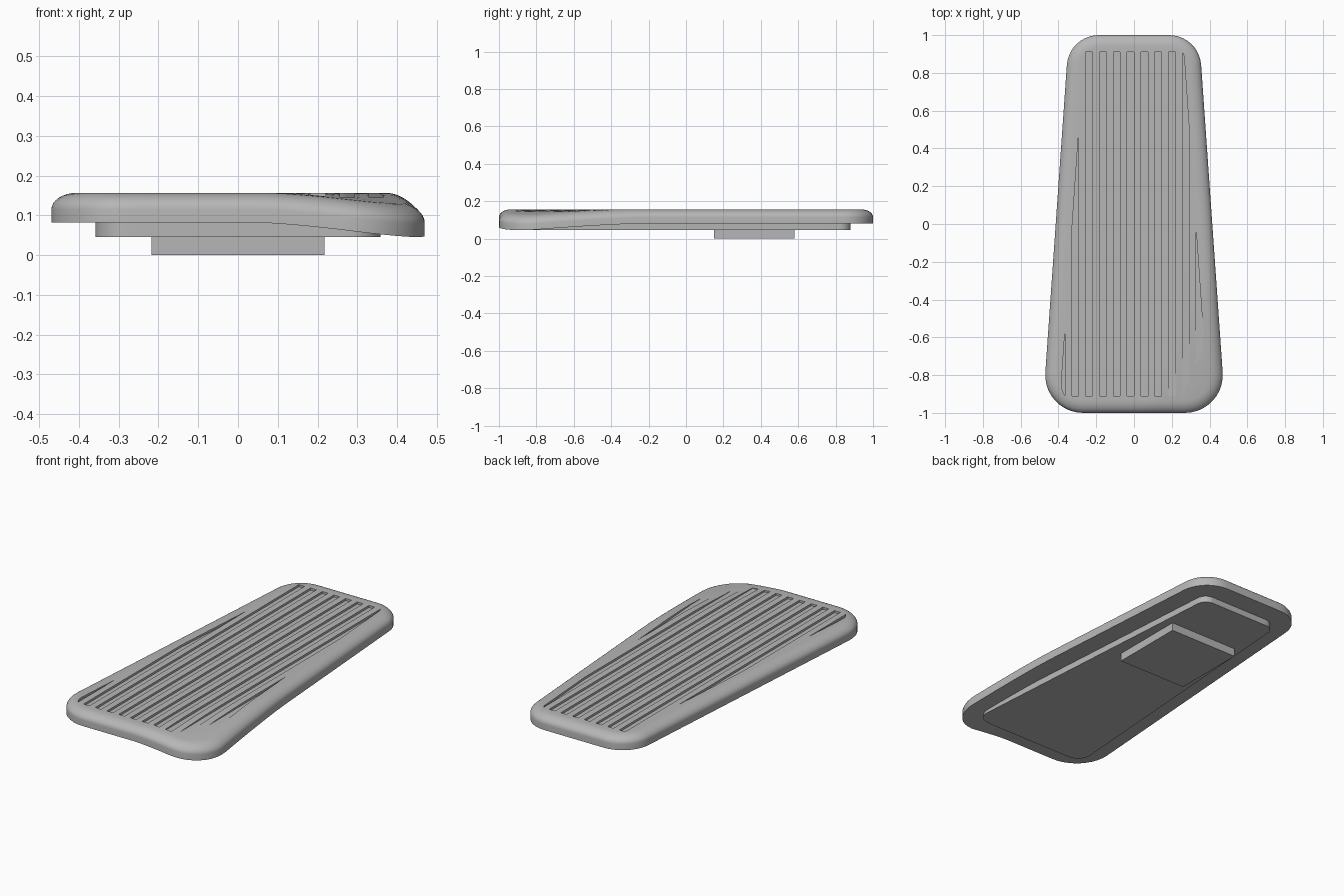
import bpy, bmesh, math

cube = bpy.data.objects.get("Cube")
if cube:
    bpy.data.objects.remove(cube, do_unlink=True)

mat = bpy.data.materials.new("plain grey")
mat.use_nodes = True
grey = (0.47, 0.47, 0.47, 1)
mat.diffuse_color = grey
mat.node_tree.nodes["Principled BSDF"].inputs["Base Color"].default_value = grey

SLOPE = 0.07      # taper of the long sides
TOP, RIM = 0.157, 0.082


def finish(bm, name):
    bmesh.ops.recalc_face_normals(bm, faces=bm.faces[:])
    mesh = bpy.data.meshes.new(name)
    bm.to_mesh(mesh)
    bm.free()
    mesh.materials.append(mat)
    obj = bpy.data.objects.new(name, mesh)
    bpy.context.collection.objects.link(obj)
    return obj


def smooth(obj):
    bpy.ops.object.select_all(action="DESELECT")
    obj.select_set(True)
    bpy.context.view_layer.objects.active = obj
    bpy.ops.object.shade_smooth_by_angle(angle=math.radians(35))


def outline(mid, length, r_back, r_front, inset=0, arc=10, straight=16):
    """Rounded, tapered outline; mid is the half width at y = 0."""
    tilt = math.atan(SLOPE)
    xb = mid - SLOPE * (length - r_back) - r_back
    xf = mid + SLOPE * (length - r_front) - r_front
    corners = [(xf, r_front - length, r_front, -math.pi / 2, tilt),
               (xb, length - r_back, r_back, tilt, math.pi / 2)]
    half = []
    for cx, cy, r, a0, a1 in corners:
        for i in range(arc + 1):
            a = a0 + (a1 - a0) * i / arc
            half.append((cx + (r - inset) * math.cos(a), cy + (r - inset) * math.sin(a)))
    loop = half + [(-x, y) for x, y in reversed(half)]
    points = []
    for i, (x, y) in enumerate(loop):
        nx, ny = loop[(i + 1) % len(loop)]
        gap = math.hypot(nx - x, ny - y)
        steps = straight if gap > 0.15 else 1
        points += [(x + (nx - x) * k / steps, y + (ny - y) * k / steps) for k in range(steps)]
    return points


def loft(bm, rings):
    loops = [[bm.verts.new(p) for p in ring] for ring in rings]
    for a, b in zip(loops, loops[1:]):
        for i in range(len(a)):
            j = (i + 1) % len(a)
            bm.faces.new((a[i], a[j], b[j], b[i]))
    bm.faces.new(loops[0])
    bm.faces.new(loops[-1])


def droop(x, y):
    """Downward sag of the front left corner."""
    s = 0.9 * x - 0.43 * y - 0.475
    return 0.036 * min(max(s, 0) / 0.31, 1) ** 1.4


# Tread plate: flat underside, upright rim, rounded upper edge, flat top
def plate_ring(inset, z, scale=1):
    return [(x * scale, y * scale, z)
            for x, y in outline(0.414, 1.0, 0.17, 0.2, inset)]


scales = [0.44 + 0.07 * i for i in range(8)]
rings = [plate_ring(0, RIM, s) for s in scales] + [plate_ring(0, RIM)]
for i in range(9):
    a = math.pi / 2 * i / 8
    rings.append(plate_ring(0.065 * (1 - math.cos(a)), TOP - 0.042 * (1 - math.sin(a))))
rings += [plate_ring(0.065, TOP, s) for s in reversed(scales)]
bm = bmesh.new()
loft(bm, rings)
for v in bm.verts:
    v.co.z -= droop(v.co.x, v.co.y)
bmesh.ops.triangulate(bm, faces=bm.faces[:])
plate = finish(bm, "tread_plate")

# Lengthwise grooves, clipped to the tapered tread area
PITCH, END, FLOOR = 0.0366, 0.91, TOP - 0.012


def groove_top(x):
    return min(END, (0.3265 - abs(x)) / 0.069)


bm = bmesh.new()
for k in range(-11, 10, 2):
    x0, x1 = max(k * PITCH, -0.384), (k + 1) * PITCH
    xs = [x0 + (x1 - x0) * i / 4 for i in range(5)]
    ends = [(x, groove_top(x)) for x in xs]
    foot_y = -END + (0.04 if abs(k) > 9 else 0)
    poly = [(x0, foot_y), (x1, -END)] + ends[::-1]
    loft(bm, [[(x, y, z) for x, y in poly] for z in (FLOOR, 0.2)])
cutter = finish(bm, "groove_cutter")
cutter.hide_render = True
mod = plate.modifiers.new("grooves", "BOOLEAN")
mod.operation = "DIFFERENCE"
mod.solver = "EXACT"
mod.object = cutter
bpy.context.view_layer.objects.active = plate
bpy.ops.object.modifier_apply(modifier=mod.name)
bpy.data.objects.remove(cutter, do_unlink=True)
smooth(plate)

# Backing slab under the plate
bm = bmesh.new()
loft(bm, [[(x, y, z) for x, y in outline(0.303, 0.88, 0.06, 0.08)] for z in (0.046, 0.09)])
smooth(finish(bm, "backing_slab"))

# Mounting block
bm = bmesh.new()
bmesh.ops.create_cube(bm, size=1)
for v in bm.verts:
    v.co = (v.co.x * 0.434, 0.365 + v.co.y * 0.43, 0.025 + v.co.z * 0.05)
finish(bm, "mounting_block")
